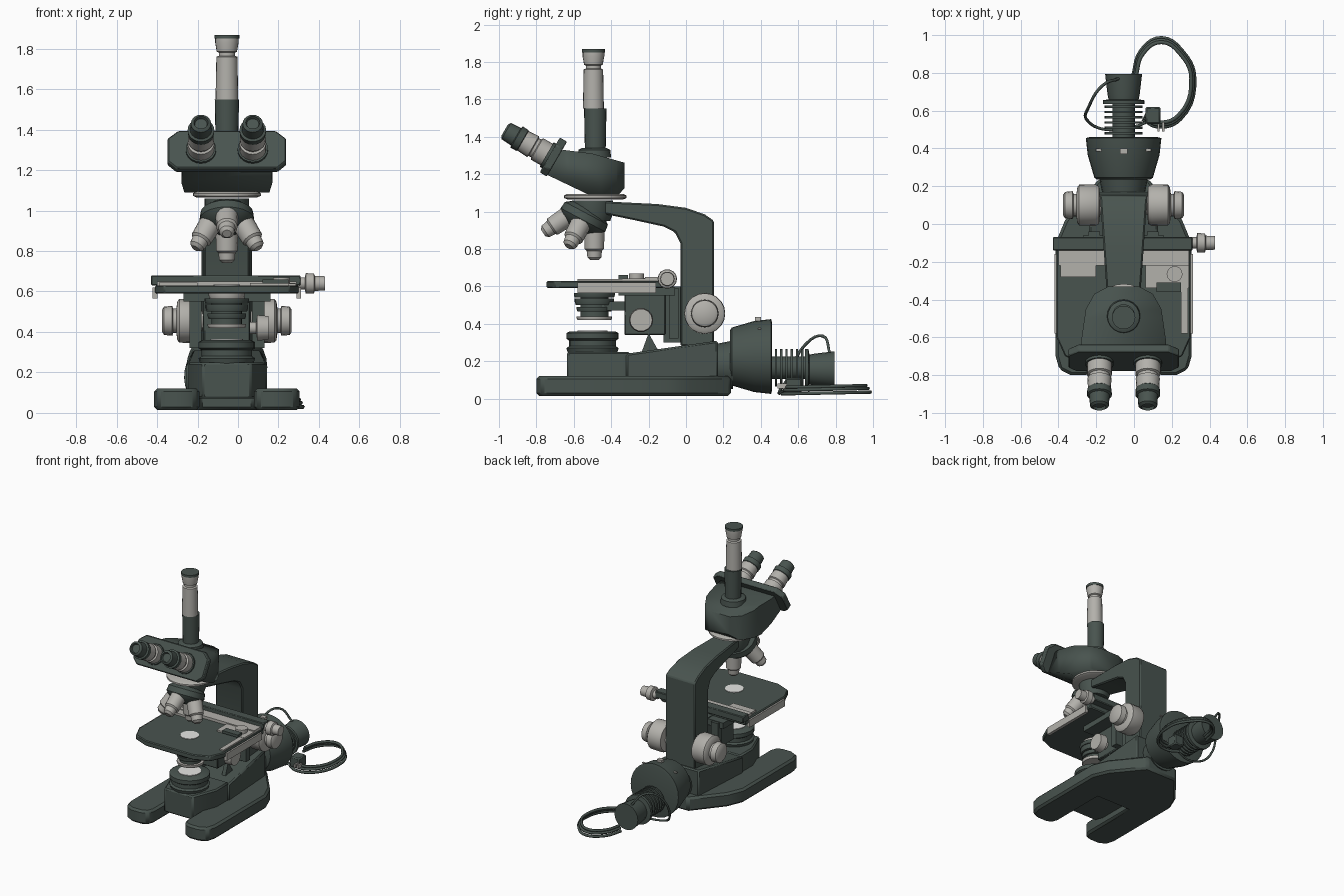
import bpy, bmesh, math
from mathutils import Vector

if "Cube" in bpy.data.objects:
    bpy.data.objects.remove(bpy.data.objects["Cube"])

CX = -0.055  # centre line of the instrument


def material(name, rgb):
    m = bpy.data.materials.new(name)
    m.use_nodes = True
    m.diffuse_color = (*rgb, 1)
    m.node_tree.nodes["Principled BSDF"].inputs["Base Color"].default_value = (*rgb, 1)
    return m


DARK = material("dark green grey enamel", (0.066, 0.088, 0.078))
LIGHT = material("pale grey metal", (0.45, 0.44, 0.41))
LENS = material("white glass", (0.88, 0.88, 0.86))


def finish(name, bm, mat, bevel=0):
    bmesh.ops.recalc_face_normals(bm, faces=bm.faces)
    for f in bm.faces:
        f.smooth = True
    for e in bm.edges:
        e.smooth = len(e.link_faces) == 2 and e.calc_face_angle(0) < 0.6
    me = bpy.data.meshes.new(name)
    bm.to_mesh(me)
    bm.free()
    ob = bpy.data.objects.new(name, me)
    bpy.context.collection.objects.link(ob)
    me.materials.append(mat)
    if bevel:
        b = ob.modifiers.new("edge", "BEVEL")
        b.width, b.segments, b.limit_method = bevel, 1, "ANGLE"
    return ob


def loft(name, rings, mat, bevel=0):
    """Skin a list of closed rings and cap both ends."""
    bm = bmesh.new()
    vs = [[bm.verts.new(p) for p in r] for r in rings]
    n = len(vs[0])
    for a, b in zip(vs, vs[1:]):
        for i in range(n):
            bm.faces.new((a[i], a[(i + 1) % n], b[(i + 1) % n], b[i]))
    bm.faces.new(vs[0])
    bm.faces.new(vs[-1])
    return finish(name, bm, mat, bevel)


def side_prism(name, pts, half, mat, bevel=0, cx=CX):
    """Side outline (y, z) extruded across x; half may be a function of y."""
    h = half if callable(half) else (lambda y: half)
    return loft(name, [[(cx + s * h(y), y, z) for y, z in pts] for s in (-1, 1)], mat, bevel)


def plan_prism(name, half_pts, z0, z1, mat, bevel=0):
    """Mirrored half plan (x offset, y) extruded upwards."""
    pts = half_pts + [(-x, y) for x, y in reversed(half_pts)]
    return loft(name, [[(CX + x, y, z) for x, y in pts] for z in (z0, z1)], mat, bevel)


def box(name, x, y, z, mat, bevel=0):
    return side_prism(name, [(y[0], z[0]), (y[1], z[0]), (y[1], z[1]), (y[0], z[1])],
                      (x[1] - x[0]) / 2, mat, bevel, (x[0] + x[1]) / 2)


def lathe(name, profile, origin, axis, mat, n=20):
    """Turn (distance, radius) pairs around an axis."""
    q = Vector(axis).to_track_quat("Z", "Y")
    o = Vector(origin)
    rings = [[o + q @ Vector((r * math.cos(t), r * math.sin(t), d))
              for t in (2 * math.pi * i / n for i in range(n))] for d, r in profile]
    return loft(name, rings, mat)


def tube(name, pts, radius, mat):
    cu = bpy.data.curves.new(name, "CURVE")
    cu.dimensions, cu.bevel_depth, cu.bevel_resolution = "3D", radius, 1
    cu.resolution_u = 5
    sp = cu.splines.new("BEZIER")
    sp.bezier_points.add(len(pts) - 1)
    for b, p in zip(sp.bezier_points, pts):
        b.co = p
        b.handle_left_type = b.handle_right_type = "AUTO"
    ob = bpy.data.objects.new(name, cu)
    bpy.context.collection.objects.link(ob)
    cu.materials.append(mat)


UP, BACK = (0, 0, 1), (0, 1, 0)

# Horseshoe base and foot of the stand
plan_prism("base", [(0.135, -0.3), (0.135, -0.73), (0.155, -0.78), (0.2, -0.8), (0.28, -0.8),
                    (0.34, -0.77), (0.36, -0.7), (0.36, -0.1), (0.31, 0.02), (0.13, 0.24)],
           0.015, 0.12, DARK, 0.015)
side_prism("stand_foot", [(-0.32, 0.1), (0.17, 0.05), (0.17, 0.31), (-0.32, 0.24)],
           lambda y: 0.17 + 0.03 * (y < 0), DARK, 0.01)
plan_prism("light_well_box", [(0.19, -0.3), (0.19, -0.45), (0.12, -0.635)], 0.07, 0.25, DARK, 0.01)
lathe("light_well", [(0, 0.13), (0.03, 0.14), (0.04, 0.125), (0.07, 0.125), (0.08, 0.14),
                     (0.11, 0.14), (0.12, 0.12)], (CX, -0.5, 0.24), UP, DARK)
lathe("light_well_glass", [(0, 0.08), (0.006, 0.08)], (CX, -0.5, 0.358), UP, LENS)
for s in (-1, 1):
    side_prism("foot_rib", [(-0.24, 0.24), (-0.15, 0.26), (-0.2, 0.35)], 0.015, DARK, cx=CX + s * 0.1)

# Curved arm
side_prism("arm", [(-0.03, 0.28), (0.15, 0.28), (0.15, 0.95), (0.1, 0.985), (0, 1.02), (-0.15, 1.04),
                   (-0.45, 1.055), (-0.45, 0.99), (-0.28, 0.955), (-0.12, 0.92), (-0.06, 0.89),
                   (-0.03, 0.83)],
           lambda y: min(0.125, 0.115 + 0.07 * y), DARK, 0.008)
lathe("arm_nose", [(0, 0.095), (0.04, 0.11), (0.11, 0.11)], (CX, -0.5, 0.95), UP, DARK)
lathe("head_mount_ring", [(0, 0.15), (0.008, 0.168), (0.02, 0.168), (0.03, 0.15)],
      (CX, -0.485, 1.065), UP, LIGHT, 28)

# Head: plan outline trimmed by its side outline
head = plan_prism("head", [(0.22, -0.78), (0.225, -0.62), (0.2, -0.45), (0.155, -0.37), (0.08, -0.33)],
                  1, 1.45, DARK)
cutter = side_prism("head_trim", [(-0.75, 1.2), (-0.52, 1.09), (-0.36, 1.09), (-0.325, 1.13),
                                  (-0.325, 1.26), (-0.5, 1.31), (-0.66, 1.33)], 0.4, DARK)
cutter.hide_render = True
cutter.hide_viewport = True
trim = head.modifiers.new("trim", "BOOLEAN")
trim.operation, trim.object, trim.solver = "INTERSECT", cutter, "EXACT"

# Front plate and eyepieces, tilted along the viewing axis
look = Vector((0, -0.866, 0.5))
rise = Vector((0, 0.5, 0.866))
face = Vector((CX, -0.71, 1.295))
outline = [(0.25, -0.11), (0.293, -0.07), (0.293, 0.06), (0.24, 0.105)]
outline += [(-x, v) for x, v in reversed(outline)]
loft("eyepiece_plate", [[face + look * d + rise * v + Vector((x, 0, 0)) for x, v in outline]
                        for d in (-0.025, 0.02)], DARK, 0.006)
for side, s in (("right", -1), ("left", 1)):
    o = face + Vector((s * 0.128, 0, -0.01))
    lathe(side + "_eyepiece_collar", [(0, 0.075), (0.04, 0.075)], o, look, DARK)
    lathe(side + "_eyepiece_tube", [(0.03, 0.066), (0.1, 0.066), (0.105, 0.055), (0.12, 0.055),
                                    (0.125, 0.064), (0.19, 0.06)], o, look, LIGHT)
    lathe(side + "_eyecup", [(0.18, 0.052), (0.19, 0.064), (0.225, 0.066), (0.23, 0.054),
                             (0.29, 0.05), (0.3, 0.035), (0.285, 0.03)], o, look, DARK)

# Camera tube on top of the head
lathe("camera_tube_base", [(0, 0.09), (0.04, 0.085), (0.05, 0.065)], (CX, -0.49, 1.29), UP, DARK)
lathe("camera_tube", [(0, 0.055), (0.25, 0.06)], (CX, -0.485, 1.3), UP, DARK)
lathe("camera_tube_sleeve", [(0, 0.056), (0.21, 0.052), (0.215, 0.04), (0.23, 0.04), (0.235, 0.05),
                             (0.28, 0.058), (0.3, 0.058)], (CX, -0.495, 1.55), UP, LIGHT)
lathe("camera_tube_rim", [(0, 0.062), (0.018, 0.062)], (CX, -0.495, 1.85), UP, DARK)

# Revolving nosepiece and four objectives
pivot = Vector((CX, -0.49, 1.07))
tilt = math.radians(28)
axis = Vector((0, -math.sin(tilt), -math.cos(tilt)))
across = Vector((0, math.cos(tilt), -math.sin(tilt)))
lathe("nosepiece", [(0.06, 0.09), (0.09, 0.13), (0.13, 0.135), (0.15, 0.12), (0.19, 0.06)],
      pivot, axis, DARK)
for i in range(4):
    t = i * math.pi / 2
    d = axis * math.cos(tilt) + (across * math.cos(t) + Vector((math.sin(t), 0, 0))) * math.sin(tilt)
    lathe("objective", [(0.13, 0.045), (0.17, 0.045), (0.175, 0.056), (0.27, 0.053), (0.28, 0.042),
                        (0.315, 0.038), (0.33, 0.022)], pivot, d, LIGHT, 14)

# Stage with its slide carrier
plan_prism("stage", [(0.2, -0.745), (0.31, -0.7), (0.355, -0.6), (0.355, -0.12)], 0.59, 0.63, DARK, 0.006)
lathe("stage_opening", [(0, 0.065), (0.006, 0.065)], (CX, -0.5, 0.628), UP, LENS, 24)
box("carrier_rail", (-0.43, 0.31), (-0.14, -0.07), (0.63, 0.68), DARK, 0.005)
box("carrier_plate", (-0.4, 0.29), (-0.22, -0.14), (0.63, 0.65), LIGHT)
box("carrier_side_plate", (0.06, 0.29), (-0.34, -0.2), (0.63, 0.642), LIGHT)
box("carrier_left_block", (-0.39, -0.2), (-0.28, -0.2), (0.63, 0.645), LIGHT)
box("carrier_scale", (0.25, 0.285), (-0.58, -0.3), (0.63, 0.64), LIGHT)
box("slide_arm", (0.12, 0.25), (-0.36, -0.31), (0.64, 0.66), DARK)
lathe("slide_clip_knob", [(0, 0.042), (0.03, 0.042)], (0.215, -0.265, 0.64), UP, LIGHT, 14)
lathe("carrier_knob", [(0, 0.03), (0.03, 0.03), (0.035, 0.052), (0.075, 0.05), (0.08, 0.038),
                       (0.13, 0.036)], (0.3, -0.1, 0.64), (1, 0, 0), LIGHT, 14)
for x in (-0.41, 0.3):
    box("stage_edge_trim", (x - 0.012, x + 0.012), (-0.58, -0.16), (0.565, 0.62), LIGHT)

# Stage bracket and focusing slide
box("stage_bracket", (-0.17, 0.06), (-0.33, -0.11), (0.34, 0.57), DARK, 0.006)
box("stage_support", (-0.27, 0.16), (-0.36, -0.06), (0.55, 0.595), DARK)
box("focus_slide", (-0.14, 0.03), (-0.12, -0.02), (0.3, 0.6), DARK)
for s in (-1, 1):
    box("slide_guide", (CX + s * 0.155 - 0.03, CX + s * 0.155 + 0.03), (-0.09, -0.04), (0.32, 0.59), DARK)
lathe("condenser_knob", [(0, 0.03), (0.03, 0.03), (0.035, 0.065), (0.09, 0.06)],
      (0.06, -0.24, 0.42), (1, 0, 0), LIGHT, 14)

# Condenser: a stack of rings below the stage
box("condenser_bracket", (-0.12, 0.01), (-0.45, -0.3), (0.47, 0.52), DARK)
for z, h, r, m in ((0.565, 0.03, 0.09, LIGHT), (0.54, 0.025, 0.11, DARK), (0.5, 0.035, 0.105, DARK),
                   (0.465, 0.025, 0.095, DARK), (0.42, 0.02, 0.095, LIGHT)):
    lathe("condenser_ring", [(0, r * 0.95), (h / 2, r), (h, r)], (CX, -0.49, z), UP, m)
lathe("condenser_core", [(0, 0.075), (0.16, 0.075)], (CX, -0.49, 0.425), UP, DARK)

# Coarse and fine focus knobs
for side, s in (("right", -1), ("left", 1)):
    lathe(side + "_focus_knob", [(0.1, 0.05), (0.125, 0.05), (0.13, 0.1), (0.15, 0.11), (0.235, 0.108),
                                 (0.245, 0.095), (0.25, 0.06), (0.265, 0.06), (0.27, 0.074),
                                 (0.31, 0.07), (0.32, 0.055)],
          (CX, 0.1, 0.455), (s, 0, 0), LIGHT)

# Lamp house at the back
lathe("lamp_collar", [(0, 0.11), (0.1, 0.13)], (CX, 0.15, 0.18), BACK, DARK)
lathe("lamp_house", [(0, 0.14), (0.01, 0.155), (0.13, 0.19), (0.22, 0.2), (0.225, 0.18)],
      (CX, 0.235, 0.225), BACK, DARK, 28)
box("lamp_house_slot", (-0.2, 0.09), (0.385, 0.4), (0.37, 0.377), LIGHT)
box("lamp_lever", (CX - 0.02, CX + 0.02), (0.37, 0.4), (0.4, 0.435), LIGHT)
lathe("lamp_core", [(0, 0.06), (0.22, 0.06)], (CX, 0.45, 0.165), BACK, DARK)
for i in range(6):
    lathe("cooling_fin", [(0, 0.1), (0.012, 0.1)], (CX, 0.475 + i * 0.028, 0.165), BACK, DARK)
lathe("lamp_socket", [(0, 0.11), (0.02, 0.11), (0.025, 0.08), (0.05, 0.085), (0.16, 0.098)],
      (CX, 0.635, 0.155), BACK, DARK)

# Power cord with its plug
tube("cord_arch", [(-0.08, 0.77, 0.24), (-0.17, 0.73, 0.335), (-0.235, 0.63, 0.28), (-0.24, 0.54, 0.1),
                   (-0.15, 0.5, 0.04), (0.02, 0.52, 0.04), (0.1, 0.56, 0.08)], 0.008, DARK)
for grow, z in ((1, 0.03), (0.95, 0.05), (0.9, 0.065)):
    ring = [(-0.15, 0.03), (-0.11, 0.16), (0, 0.23), (0.12, 0.15), (0.175, 0.02), (0.1, -0.2),
            (-0.02, -0.24), (-0.1, -0.2)]
    tube("cord_coil", [(0.145 + x * grow, 0.755 + y * grow, z + 0.02 * y) for x, y in ring], 0.01, DARK)
box("cord_plug", (0.06, 0.14), (0.53, 0.62), (0.03, 0.11), DARK, 0.008)
for x in (0.13, 0.155):
    box("plug_pin", (x - 0.006, x + 0.006), (0.49, 0.54), (0.055, 0.08), LIGHT)
